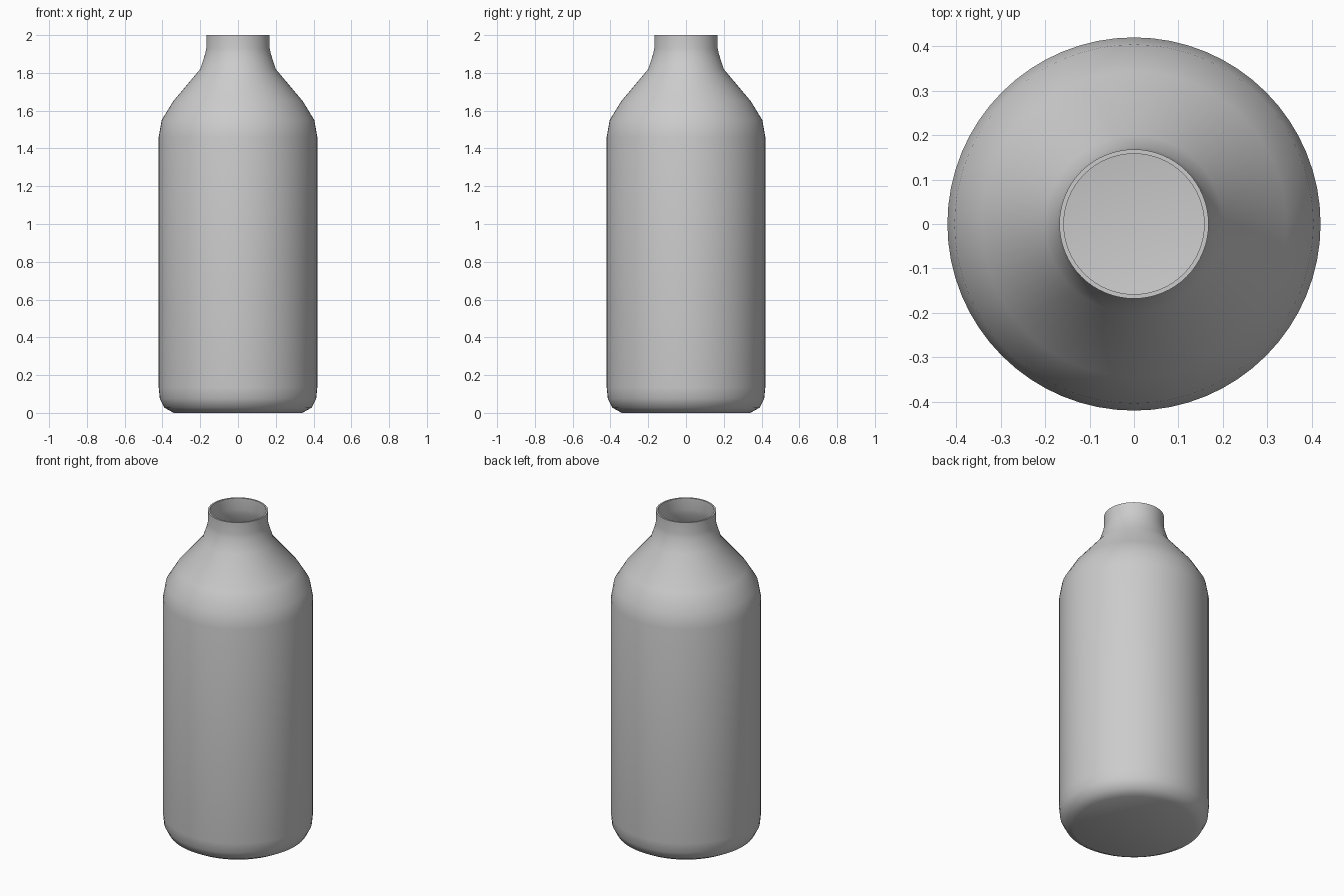
import bpy, bmesh, math
from mathutils import Vector

if "Cube" in bpy.data.objects:
    bpy.data.objects.remove(bpy.data.objects["Cube"])

# Outer silhouette of the bottle: radius, height
PROFILE = [(0, 0), (0.34, 0), (0.389, 0.027), (0.414, 0.075), (0.42, 0.135),
           (0.42, 1.46), (0.404, 1.55), (0.343, 1.65), (0.20, 1.82),
           (0.174, 1.90), (0.168, 1.93), (0.168, 2.0)]
SIDES = 64

# Revolve the silhouette around z
bm = bmesh.new()
verts = [bm.verts.new((r, 0, z)) for r, z in PROFILE]
edges = [bm.edges.new(pair) for pair in zip(verts, verts[1:])]
bmesh.ops.spin(bm, geom=verts + edges, cent=(0, 0, 0), axis=(0, 0, 1),
               angle=math.tau, steps=SIDES, use_merge=False)
bmesh.ops.remove_doubles(bm, verts=bm.verts, dist=0.0005)
bmesh.ops.recalc_face_normals(bm, faces=bm.faces)

# Make sure the normals of the open shell point outwards
side = max(bm.faces, key=lambda f: f.calc_area())
c = side.calc_center_median()
if side.normal.dot(Vector((c.x, c.y, 0))) < 0:
    bmesh.ops.reverse_faces(bm, faces=bm.faces)

mesh = bpy.data.meshes.new("bottle")
bm.to_mesh(mesh)
bm.free()
bottle = bpy.data.objects.new("bottle", mesh)
bpy.context.collection.objects.link(bottle)

# Thin wall, added inwards, leaving the mouth open
wall = bottle.modifiers.new("wall", 'SOLIDIFY')
wall.thickness = 0.01
wall.offset = -1
wall.use_even_offset = True

bpy.context.view_layer.objects.active = bottle
bottle.select_set(True)
bpy.ops.object.modifier_apply(modifier="wall")
bpy.ops.object.shade_smooth_by_angle(angle=math.radians(50))
